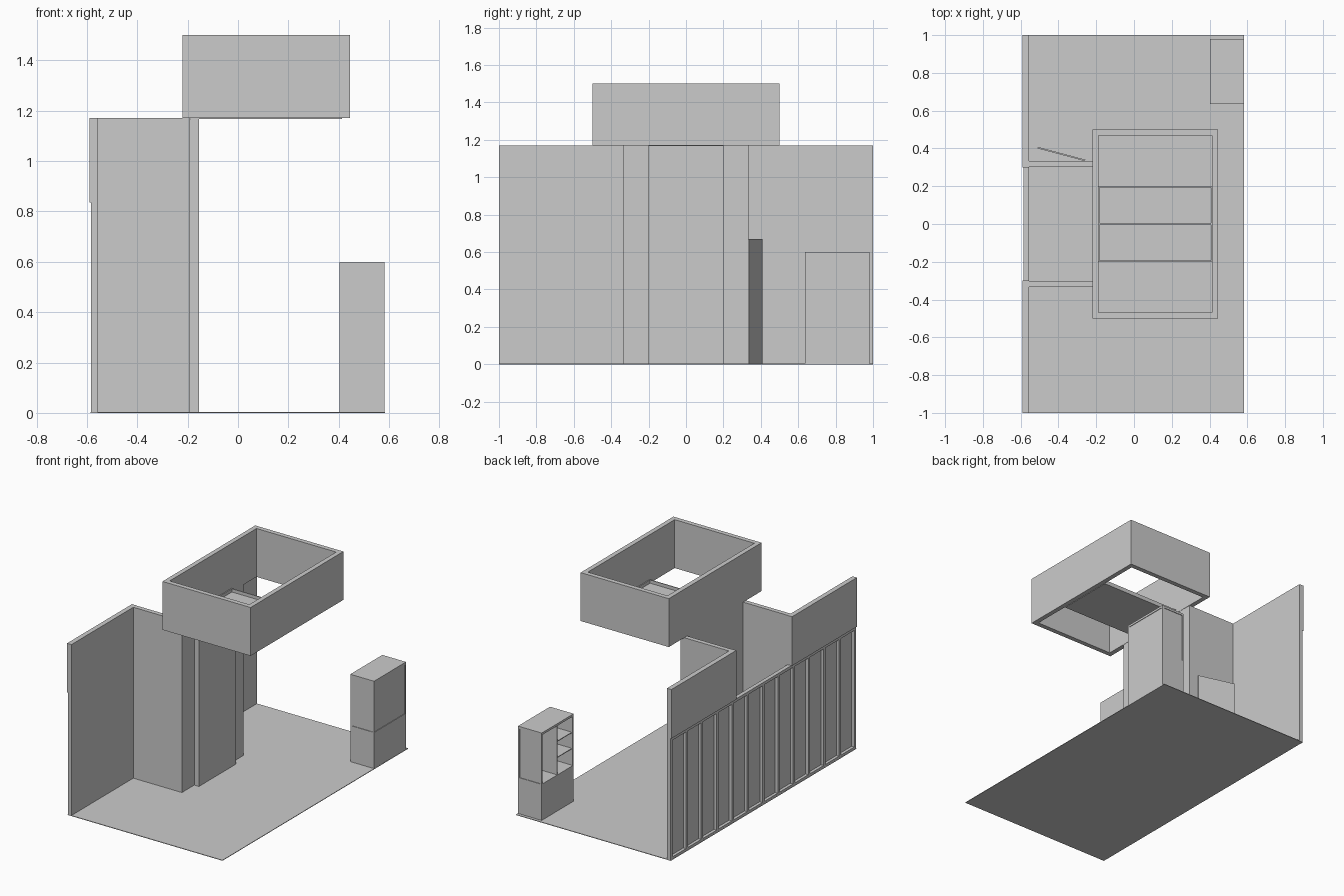
import bpy, bmesh, math
from mathutils import Matrix, Vector

if "Cube" in bpy.data.objects:
    bpy.data.objects.remove(bpy.data.objects["Cube"])


def boxes(name, spans):
    """One object made of boxes, each given as (x0, x1, y0, y1, z0, z1)."""
    bm = bmesh.new()
    for x0, x1, y0, y1, z0, z1 in spans:
        size = Matrix.Diagonal((x1 - x0, y1 - y0, z1 - z0, 1))
        mid = Matrix.Translation(((x0 + x1) / 2, (y0 + y1) / 2, (z0 + z1) / 2))
        bmesh.ops.create_cube(bm, size=1, matrix=mid @ size)
    me = bpy.data.meshes.new(name)
    bm.to_mesh(me)
    bm.free()
    ob = bpy.data.objects.new(name, me)
    bpy.context.collection.objects.link(ob)
    return ob


def ring(x0, x1, y0, y1, z0, z1, t):
    """Four walls of thickness t around a rectangle."""
    return [(x0, x1, y0, y0 + t, z0, z1), (x0, x1, y1 - t, y1, z0, z1),
            (x0, x0 + t, y0 + t, y1 - t, z0, z1), (x1 - t, x1, y0 + t, y1 - t, z0, z1)]


TOP, RAIL = 1.17, 0.835

# Booth floor
boxes("floor", [(-0.585, 0.583, -1, 1, 0, 0.004)])

# Back wall: lower skin, stud frame behind it, two upper panels
boxes("back_wall_skin", [(-0.564, -0.557, -1, 1, 0.004, RAIL)])
studs = []
for i in range(13):
    y = -0.99 + i * 1.98 / 12
    studs.append((-0.584, -0.564, y - 0.01, y + 0.01, 0.02, RAIL - 0.02))
studs += [(-0.584, -0.564, -1, 1, 0.004, 0.02), (-0.584, -0.564, -1, 1, RAIL - 0.02, RAIL)]
boxes("back_wall_frame", studs)
boxes("back_wall_upper", [(-0.59, -0.557, -1, -0.30, RAIL, TOP),
                          (-0.59, -0.557, 0.30, 1, RAIL, TOP)])

# Closet: plain side, side with doorway, front wall
boxes("closet_side_wall", [(-0.557, -0.22, -0.333, -0.302, 0.004, TOP)])
boxes("closet_door_wall", [(-0.557, -0.52, 0.302, 0.333, 0.004, TOP),
                           (-0.26, -0.22, 0.302, 0.333, 0.004, TOP),
                           (-0.52, -0.26, 0.302, 0.333, 0.67, TOP)])
boxes("closet_front_wall", [(-0.22, -0.19, -0.333, 0.333, 0.004, TOP)])
boxes("display_panel", [(-0.19, -0.155, -0.2, 0.2, 0.004, 1.166)])

# Door leaf standing ajar
door = boxes("door", [(-0.26, 0, 0, 0.008, 0.004, 0.67)])
door.location = (-0.26, 0.333, 0)
door.rotation_euler.z = math.radians(-15)

# Hanging header, open above and below
boxes("header_box", ring(-0.22, 0.445, -0.5, 0.5, TOP, 1.5, 0.032))

# Two ceiling trays across the header
for side, y in (("front", -0.2), ("back", 0.0)):
    boxes("ceiling_tray_" + side,
          [(-0.188, 0.413, y, y + 0.2, 1.167, 1.173)]
          + ring(-0.188, 0.413, y, y + 0.2, 1.173, 1.195, 0.006))

# Display cabinet: base, corner posts, recessed panels, shelves, top
X0, X1, Y0, Y1 = 0.403, 0.582, 0.635, 0.98
boxes("cabinet_base", [(X0, X1, Y0, Y1, 0.004, 0.25)])
p = 0.011
boxes("cabinet_posts", [(x, x + p, y, y + p, 0.25, 0.585)
                        for x in (X0, X1 - p) for y in (Y0, Y1 - p)])
boxes("cabinet_panels", [(X0 + p, X1 - p, Y0 + 0.004, Y0 + 0.008, 0.25, 0.585),
                         (X0 + p, X1 - p, Y1 - 0.008, Y1 - 0.004, 0.25, 0.585),
                         (X1 - 0.008, X1 - 0.004, Y0 + p, Y1 - p, 0.25, 0.585),
                         (X0 + 0.004, X1 - 0.008, 0.805, 0.811, 0.25, 0.585)])
boxes("cabinet_shelves", [(X0 + 0.008, X1 - 0.008, Y0 + 0.008, 0.805, z, z + 0.005)
                          for z in (0.36, 0.47)])
boxes("cabinet_top", [(X0, X1, Y0, Y1, 0.585, 0.6)])
